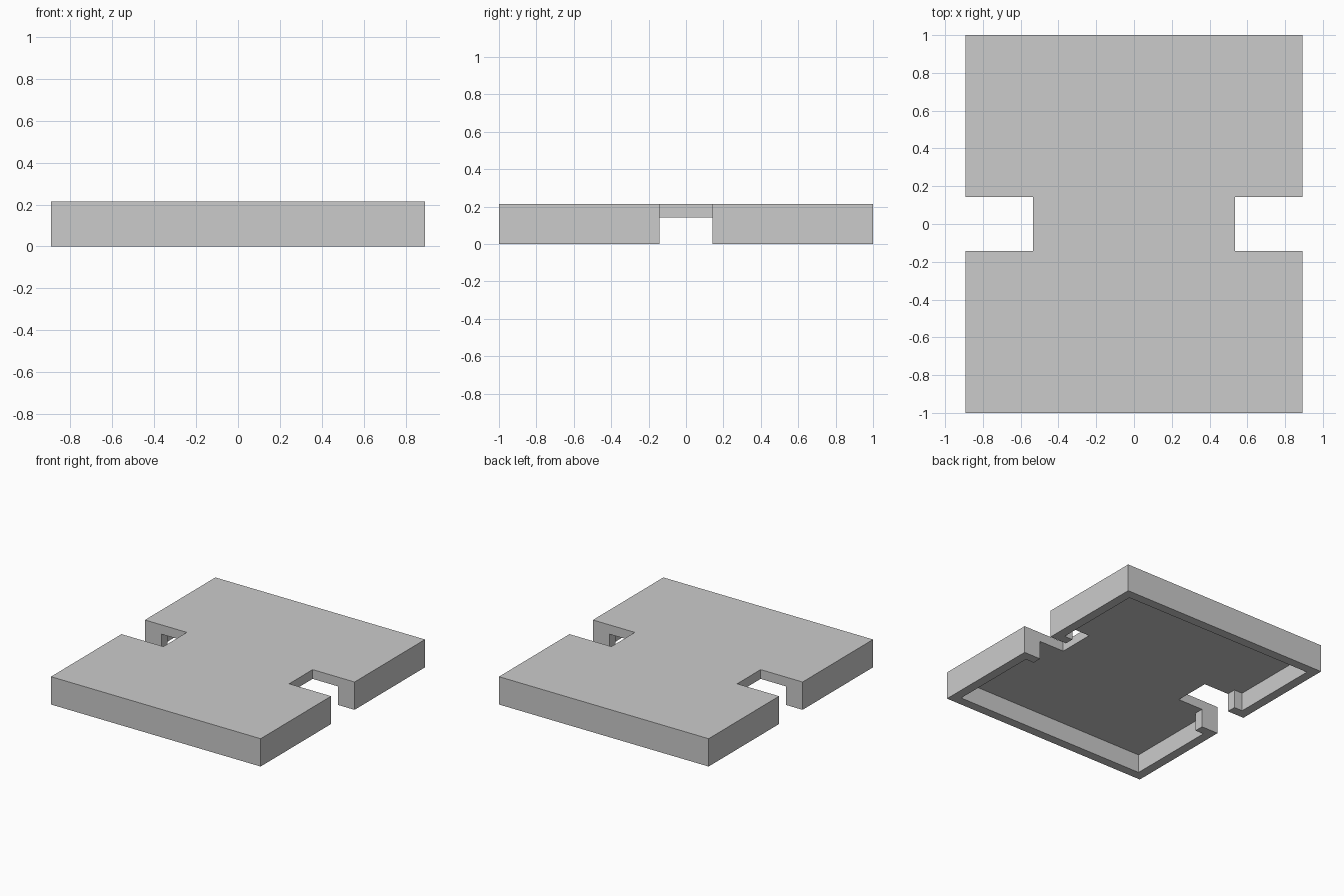
import bpy, bmesh

if "Cube" in bpy.data.objects:
    bpy.data.objects.remove(bpy.data.objects["Cube"])

U = 1 / 28  # base grid unit: the model is 50 x 56 x 6 units


def prism(name, quarter, z0, z1):
    """Extrude an outline given by its +x/+y quarter, mirrored in x and y."""
    right = quarter + [(x, -y) for x, y in reversed(quarter)]
    outline = right + [(-x, y) for x, y in reversed(right)]
    bm = bmesh.new()
    face = bm.faces.new([bm.verts.new((x * U, y * U, z0 * U)) for x, y in outline])
    ext = bmesh.ops.extrude_face_region(bm, geom=[face])
    verts = [g for g in ext["geom"] if isinstance(g, bmesh.types.BMVert)]
    bmesh.ops.translate(bm, verts=verts, vec=(0, 0, (z1 - z0) * U))
    bmesh.ops.recalc_face_normals(bm, faces=bm.faces)
    mesh = bpy.data.meshes.new(name)
    bm.to_mesh(mesh)
    bm.free()
    obj = bpy.data.objects.new(name, mesh)
    bpy.context.collection.objects.link(obj)
    return obj


# Slab with a rectangular notch in each side
plate = prism("notched_plate", [(25, 28), (25, 4), (15, 4)], 0, 6)

# Hollow underside, leaving a thin rim with short returns beside the notches
cutter = prism("underside_cutter", [(23, 26), (23, 6), (21, 6)], -2, 4)
cutter.hide_render = True

# Cut the hollow and drop the helper
cut = plate.modifiers.new("hollow", "BOOLEAN")
cut.operation = "DIFFERENCE"
cut.solver = "EXACT"
cut.object = cutter
bpy.context.view_layer.objects.active = plate
bpy.ops.object.modifier_apply(modifier=cut.name)
bpy.data.objects.remove(cutter)
